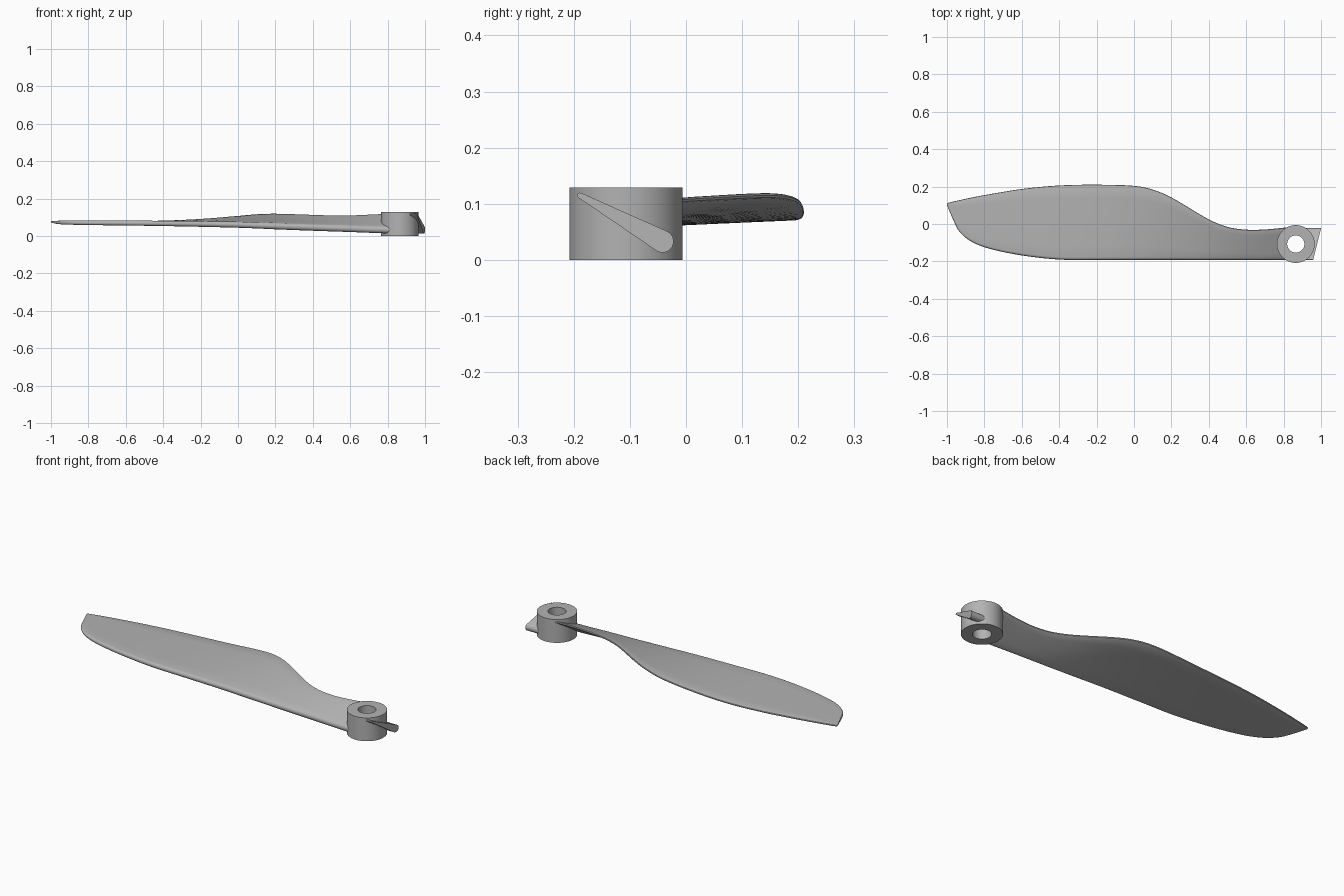
import bpy, bmesh, math
from mathutils import Vector

cube = bpy.data.objects.get("Cube")
if cube:
    bpy.data.objects.remove(cube, do_unlink=True)

grey = bpy.data.materials.new("light grey")
grey.use_nodes = True
colour = (0.45, 0.45, 0.45, 1)
grey.diffuse_color = colour
grey.node_tree.nodes["Principled BSDF"].inputs["Base Color"].default_value = colour

HUB_X, HUB_Y, HUB_R, HOLE_R, HUB_H = 0.865, -0.107, 0.101, 0.046, 0.129


def loft(name, rings, closed=False):
    """Skin a list of rings; cap both ends unless the rings form a loop."""
    bm = bmesh.new()
    rows = [[bm.verts.new(p) for p in ring] for ring in rings]
    n = len(rows[0])
    pairs = list(zip(rows, rows[1:]))
    if closed:
        pairs.append((rows[-1], rows[0]))
    for a, b in pairs:
        for i in range(n):
            j = (i + 1) % n
            bm.faces.new((a[i], a[j], b[j], b[i]))
    if not closed:
        bm.faces.new(rows[0])
        bm.faces.new(rows[-1])
    bmesh.ops.recalc_face_normals(bm, faces=bm.faces)
    mesh = bpy.data.meshes.new(name)
    bm.to_mesh(mesh)
    bm.free()
    mesh.materials.append(grey)
    obj = bpy.data.objects.new(name, mesh)
    bpy.context.collection.objects.link(obj)
    bpy.ops.object.select_all(action='DESELECT')
    obj.select_set(True)
    bpy.context.view_layer.objects.active = obj
    bpy.ops.object.shade_smooth_by_angle(angle=math.radians(35))
    return obj


def section(x, lead, trail, lead_z, trail_z, radius):
    """Tapered section: thick round leading edge, thin trailing edge."""
    thin = min(0.005, radius)
    a = Vector((x, lead + radius, lead_z))
    b = Vector((x, trail - thin, trail_z))
    along = (b - a).normalized()
    up = Vector((0, -along.z, along.y))

    def arc(centre, r, start, steps):
        angles = [start + math.pi * i / steps for i in range(steps + 1)]
        return [centre + r * (math.cos(t) * along + math.sin(t) * up) for t in angles]

    nose = arc(a, radius, math.pi / 2, 10)
    tail = arc(b, thin, -math.pi / 2, 4)

    def side(p, q):
        return [p.lerp(q, i / 6) for i in range(1, 6)]

    return nose + side(nose[-1], tail[0]) + tail + side(tail[-1], nose[0])


def smooth_rows(rows, steps):
    """Pass a smooth curve through the blade stations."""
    def slope(i, k):
        p, q = rows[max(i - 1, 0)], rows[min(i + 1, len(rows) - 1)]
        return (q[k] - p[k]) / (q[0] - p[0])

    out = []
    for i in range(len(rows) - 1):
        p, q = rows[i], rows[i + 1]
        h = q[0] - p[0]
        for s in range(steps):
            t = s / steps
            row = [p[0] + t * h]
            for k in range(1, len(p)):
                row.append((2*t**3 - 3*t**2 + 1) * p[k] + (t**3 - 2*t**2 + t) * h * slope(i, k)
                           + (3*t**2 - 2*t**3) * q[k] + (t**3 - t**2) * h * slope(i + 1, k))
            out.append(row)
    return out + [list(rows[-1])]


# Blade stations: x, leading y, trailing y, leading z, trailing z, nose radius
stations = [
    (-1.0, 0.10, 0.112, 0.075, 0.075, 0.003),
    (-0.97, 0.03, 0.119, 0.073, 0.075, 0.008),
    (-0.94, -0.032, 0.126, 0.072, 0.075, 0.010),
    (-0.88, -0.088, 0.139, 0.071, 0.075, 0.011),
    (-0.78, -0.13, 0.158, 0.07, 0.075, 0.012),
    (-0.6, -0.168, 0.187, 0.069, 0.075, 0.013),
    (-0.4, -0.19, 0.206, 0.067, 0.077, 0.014),
    (-0.2, -0.192, 0.21, 0.064, 0.086, 0.015),
    (0.0, -0.192, 0.204, 0.06, 0.102, 0.016),
    (0.1, -0.192, 0.184, 0.057, 0.111, 0.017),
    (0.2, -0.192, 0.142, 0.053, 0.114, 0.0175),
    (0.4, -0.192, 0.025, 0.046, 0.108, 0.018),
    (0.5, -0.192, -0.015, 0.043, 0.105, 0.0185),
    (0.6, -0.192, -0.03, 0.04, 0.105, 0.019),
    (0.7, -0.192, -0.029, 0.036, 0.109, 0.019),
    (0.817, -0.192, -0.018, 0.033, 0.115, 0.02),
]
loft("blade", [section(*row) for row in smooth_rows(stations, 5)])

# Stub of the opposite blade, turned half way round the hub and cut at a slant
root = section(0, -0.192, -0.02, 0.033, 0.115, 0.02)
turned = [(2 * HUB_Y - p.y, p.z) for p in root]
inner = [(0.913, y, z) for y, z in turned]
outer = [(1.0 + 0.25 * (y + 0.022), y, z) for y, z in turned]
loft("opposite_blade_stub", [inner, outer])

# Hub with a through hole
profile = [(HUB_R, 0), (HUB_R, HUB_H), (HOLE_R, HUB_H), (HOLE_R, 0)]
turns = [2 * math.pi * i / 64 for i in range(64)]
loft("hub", [[(HUB_X + r * math.cos(t), HUB_Y + r * math.sin(t), z) for r, z in profile]
             for t in turns], closed=True)
